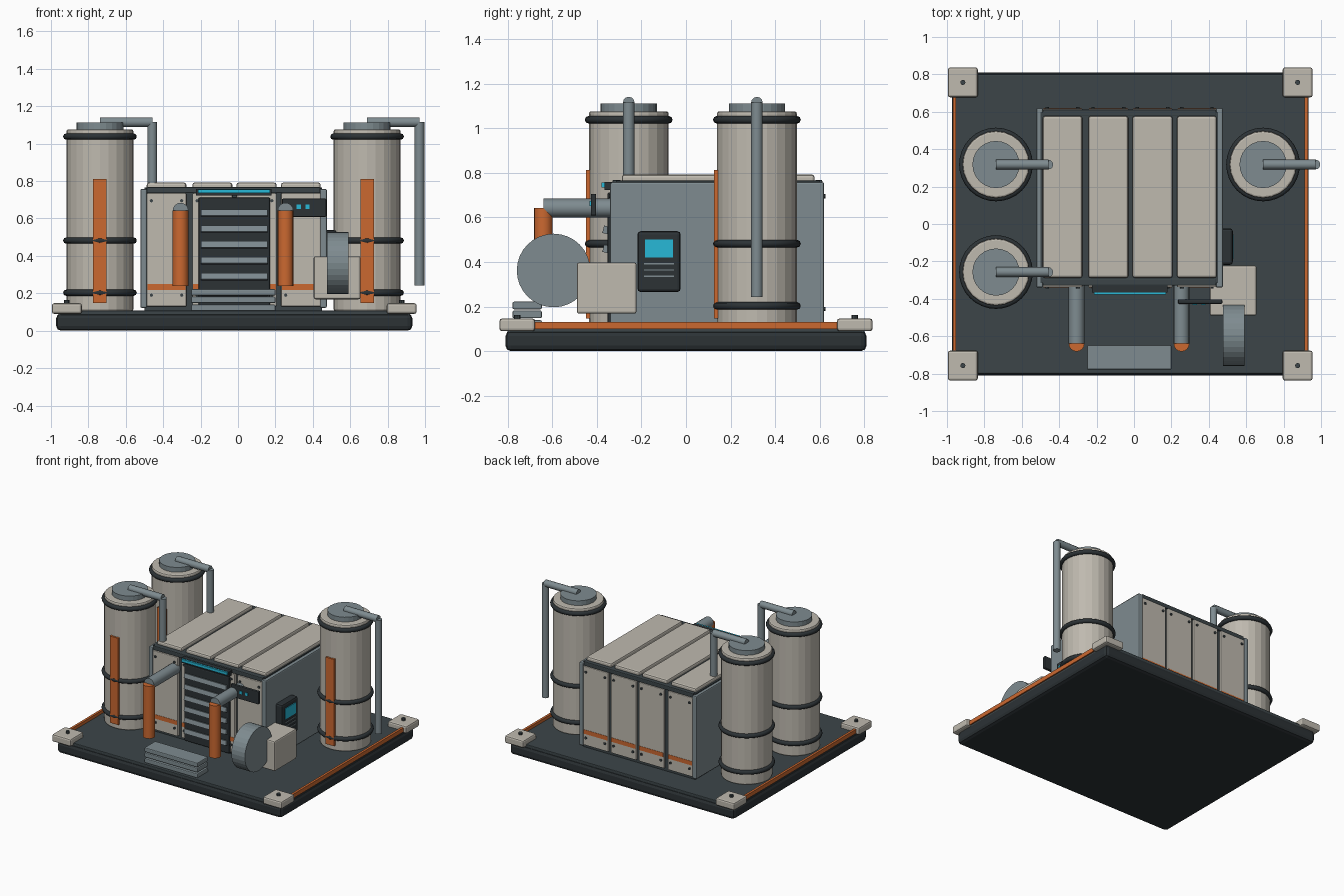
import bpy, math
from mathutils import Vector

if "Cube" in bpy.data.objects:
    bpy.data.objects.remove(bpy.data.objects["Cube"])


def mat(name, rgb):
    m = bpy.data.materials.new(name)
    m.diffuse_color = (*rgb, 1)
    m.use_nodes = True
    m.node_tree.nodes["Principled BSDF"].inputs["Base Color"].default_value = m.diffuse_color
    return m


BEIGE = mat("beige_paint", (0.52, 0.49, 0.43))
DARK = mat("dark_metal", (0.045, 0.06, 0.066))
BLACK = mat("black_trim", (0.025, 0.032, 0.036))
GREY = mat("grey_metal", (0.21, 0.26, 0.28))
ORANGE = mat("orange_paint", (0.60, 0.14, 0.03))
CYAN = mat("cyan_light", (0.02, 0.48, 0.68))


def finish(ob, name, material, bevel=0.0):
    ob.name = name
    ob.data.materials.append(material)
    if bevel:
        b = ob.modifiers.new("Bevel", 'BEVEL')
        b.width, b.segments = bevel, 2
    return ob


def box(name, x, y, z, material, bevel=0.0):
    """Box from (min, max) pairs."""
    bpy.ops.mesh.primitive_cube_add(size=1, location=[sum(p) / 2 for p in (x, y, z)])
    ob = bpy.context.object
    ob.scale = [p[1] - p[0] for p in (x, y, z)]
    bpy.ops.object.transform_apply(location=False, rotation=False, scale=True)
    return finish(ob, name, material, bevel)


def rod(name, a, b, r, material, sides=16, smooth=False, bevel=0.0):
    """Cylinder between two points."""
    a, b = Vector(a), Vector(b)
    d = b - a
    bpy.ops.mesh.primitive_cylinder_add(vertices=sides, radius=r, depth=d.length, location=(a + b) / 2)
    ob = bpy.context.object
    ob.rotation_euler = d.to_track_quat('Z', 'Y').to_euler()
    if smooth:
        bpy.ops.object.shade_smooth_by_angle(angle=math.radians(40))
    return finish(ob, name, material, bevel)


def ring(name, loc, major, minor, material):
    bpy.ops.mesh.primitive_torus_add(location=loc, major_radius=major, minor_radius=minor,
                                     major_segments=32, minor_segments=8)
    bpy.ops.object.shade_smooth_by_angle(angle=math.radians(50))
    return finish(bpy.context.object, name, material)


# base slab, deck and side strips
CX = -0.02
box("base_slab", (-0.972, 0.932), (-0.81, 0.81), (0, 0.092), BLACK, 0.025)
box("base_deck", (-0.96, 0.92), (-0.80, 0.80), (0.08, 0.108), DARK, 0.005)
for s in (-1, 1):
    x = CX + s * 0.94
    box("base_side_strip", (x - 0.009, x + 0.009), (-0.68, 0.68), (0.10, 0.132), ORANGE)
    # corner pads with bolts
    for t in (-1, 1):
        px, py = CX + s * 0.895, t * 0.757
        box("corner_pad", (px - 0.08, px + 0.08), (py - 0.08, py + 0.08), (0.09, 0.147), BEIGE, 0.012)
        rod("pad_bolt", (px, py, 0.14), (px, py, 0.163), 0.014, DARK, 8)

# main housing core and side plates
box("housing_core", (-0.50, 0.45), (-0.315, 0.60), (0.108, 0.765), DARK)
for x in ((-0.522, -0.487), (0.438, 0.475)):
    box("housing_side_plate", x, (-0.34, 0.62), (0.122, 0.758), GREY, 0.008)

# roof, front and back panels with corner bolts and stripes
for x0, x1 in ((-0.488, -0.276), (-0.244, -0.03), (-0.008, 0.206), (0.23, 0.442)):
    box("roof_panel", (x0, x1), (-0.288, 0.577), (0.755, 0.792), BEIGE, 0.012)
    for y, side in ((0.603, 1), (-0.324, -1)):
        box("wall_panel", (x0, x1), (y - 0.014, y + 0.014), (0.13, 0.735), BEIGE, 0.005)
        box("wall_stripe", (x0 + 0.004, x1 - 0.004), (y - 0.016, y + 0.016), (0.218, 0.25), ORANGE)
        for bx in (x0 + 0.025, x1 - 0.025):
            for bz in (0.19, 0.695):
                rod("panel_bolt", (bx, y, bz), (bx, y + side * 0.022, bz), 0.009, DARK, 8)
for y in ((0.578, 0.612), (-0.33, -0.29)):
    box("roof_edge_beam", (-0.488, 0.44), y, (0.735, 0.768), DARK, 0.006)

# louvred front vent
box("vent_frame", (-0.212, 0.172), (-0.352, -0.31), (0.122, 0.712), BLACK, 0.008)
for i in range(6):
    z = 0.628 - i * 0.085
    slat = box("vent_slat", (-0.198, 0.158), (-0.372, -0.34), (z - 0.017, z + 0.017), GREY)
    slat.rotation_euler.x = math.radians(-15)
box("light_housing", (-0.225, 0.18), (-0.365, -0.32), (0.722, 0.758), BLACK)
box("light_bar", (-0.215, 0.17), (-0.378, -0.36), (0.735, 0.756), CYAN)

# indicator panel
box("indicator_panel", (0.235, 0.472), (-0.427, -0.403), (0.608, 0.706), BLACK, 0.006)
for x in (0.325, 0.372):
    box("indicator_light", (x - 0.011, x + 0.011), (-0.432, -0.42), (0.652, 0.674), CYAN)

# front elbow pipes
for x in (-0.307, 0.254):
    rod("front_pipe_horizontal", (x, -0.64, 0.642), (x, -0.32, 0.642), 0.042, GREY, 16, True)
    rod("front_pipe_drop", (x, -0.64, 0.24), (x, -0.64, 0.642), 0.042, ORANGE, 16, True)

# entry step stack
for z in (0.105, 0.148, 0.188):
    box("entry_step", (-0.25, 0.20), (-0.778, -0.647), (z, z + 0.034), GREY, 0.006)

# blower drum and motor box
rod("blower_drum", (0.475, -0.594, 0.362), (0.59, -0.594, 0.362), 0.165, GREY, 32)
box("motor_box", (0.405, 0.655), (-0.49, -0.222), (0.168, 0.398), BEIGE, 0.01)

# control console on right side
box("console_body", (0.465, 0.528), (-0.218, -0.024), (0.266, 0.538), BLACK, 0.014)
box("console_screen", (0.52, 0.533), (-0.184, -0.058), (0.42, 0.502), CYAN)
for z in (0.392, 0.364, 0.336):
    box("console_line", (0.52, 0.531), (-0.188, -0.054), (z - 0.003, z + 0.003), GREY)


# storage tanks
def tank(x, y):
    rod("tank_body", (x, y, 0.105), (x, y, 1.076), 0.179, BEIGE, 24, False, 0.01)
    rod("tank_cap", (x, y, 1.06), (x, y, 1.112), 0.126, GREY, 24)
    for z in (0.203, 0.482, 1.038):
        ring("tank_band", (x, y, z), 0.18, 0.017, BLACK)
    box("tank_stripe", (x - 0.036, x + 0.036), (y - 0.192, y - 0.165), (0.147, 0.812), ORANGE)
    rod("tank_pipe_top", (x, y, 1.115), (x + 0.28, y, 1.115), 0.026, GREY, 12, True)
    rod("tank_pipe_drop", (x + 0.28, y, 0.243), (x + 0.28, y, 1.115), 0.026, GREY, 12, True)


for p in ((-0.738, 0.318), (-0.738, -0.257), (0.69, 0.318)):
    tank(*p)
